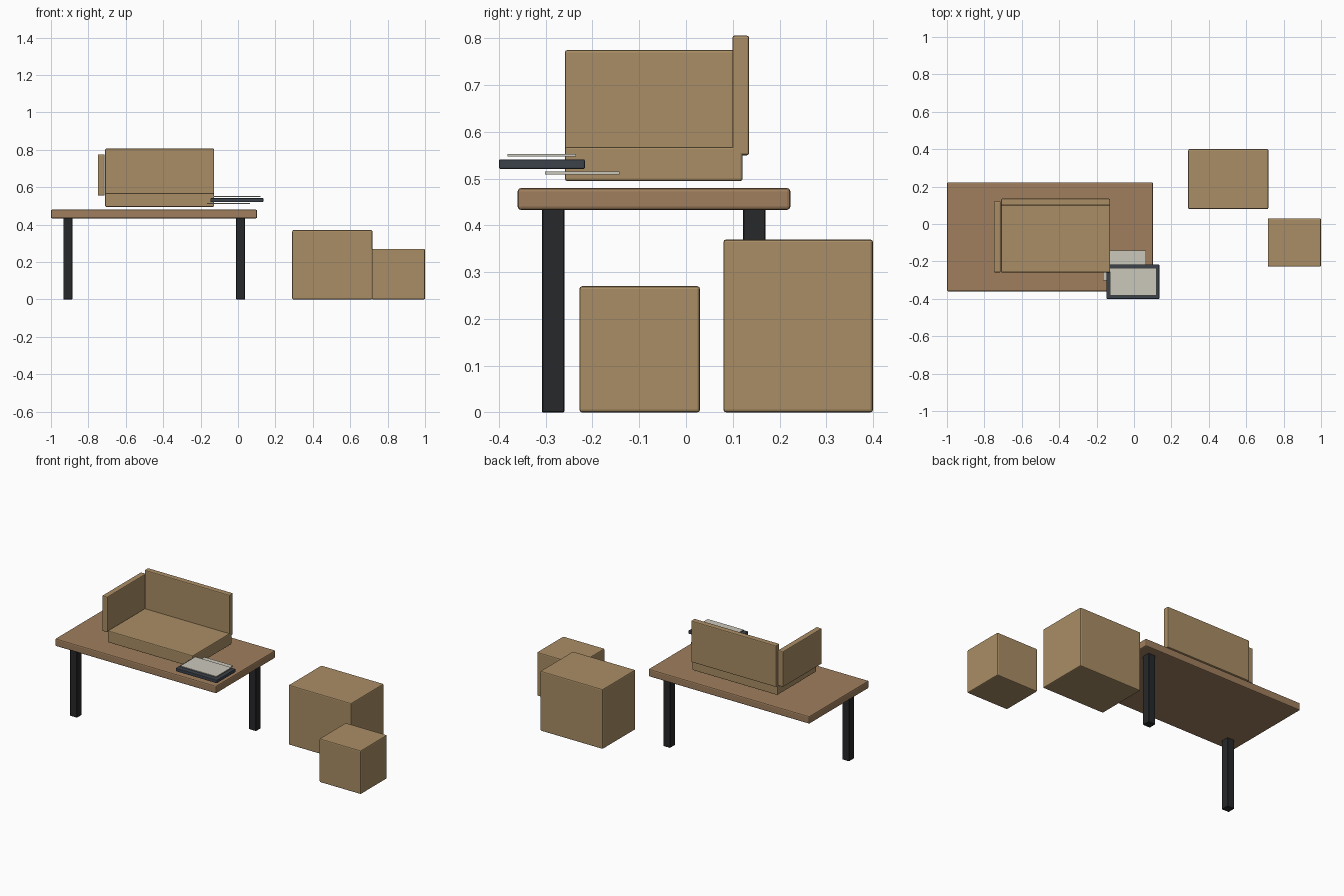
import bpy
from mathutils import Vector

if "Cube" in bpy.data.objects:
    bpy.data.objects.remove(bpy.data.objects["Cube"])


def material(name, rgb):
    m = bpy.data.materials.new(name)
    m.diffuse_color = (*rgb, 1)
    m.use_nodes = True
    m.node_tree.nodes["Principled BSDF"].inputs["Base Color"].default_value = m.diffuse_color
    return m


CARD = material("cardboard", (0.40, 0.27, 0.13))
WOOD = material("wood", (0.35, 0.21, 0.11))
METAL = material("dark_metal", (0.02, 0.021, 0.023))
SLATE = material("slate", (0.045, 0.055, 0.07))
PAPER = material("paper", (0.60, 0.58, 0.50))


def block(name, x, y, z, mat, bevel=0.0, segments=2):
    """Box from its (min, max) extents, with optional rounded edges."""
    lo, hi = Vector((x[0], y[0], z[0])), Vector((x[1], y[1], z[1]))
    bpy.ops.mesh.primitive_cube_add(size=1, location=(lo + hi) / 2)
    ob = bpy.context.object
    ob.name = name
    ob.scale = hi - lo
    bpy.ops.object.transform_apply(location=False, rotation=False, scale=True)
    ob.data.materials.append(mat)
    if bevel:
        mod = ob.modifiers.new("rounded_edges", 'BEVEL')
        mod.width = bevel
        mod.segments = segments
    return ob


# Table: slab top on two diagonally placed legs
block("table_top", (-1.0, 0.102), (-0.36, 0.223), (0.433, 0.48), WOOD, 0.007)
for name, cx, cy in (("front_left_leg", -0.91, -0.284),
                     ("back_right_leg", 0.014, 0.146)):
    block(name, (cx - 0.024, cx + 0.024), (cy - 0.024, cy + 0.024),
          (0, 0.436), METAL, 0.002, 1)

# Open carton on the table: base, back panel, side panel
block("carton_base", (-0.71, -0.128), (-0.259, 0.121), (0.495, 0.568), CARD, 0.005)
block("carton_back_panel", (-0.71, -0.128), (0.099, 0.135), (0.55, 0.806), CARD, 0.005)
block("carton_side_panel", (-0.749, -0.713), (-0.259, 0.121), (0.555, 0.775), CARD, 0.005)

# Tray at the table corner with a sheet above and a sheet below
block("tray", (-0.147, 0.135), (-0.40, -0.216), (0.521, 0.541), SLATE, 0.003)
block("top_sheet", (-0.127, 0.119), (-0.382, -0.235), (0.547, 0.553), PAPER)
block("lower_sheet", (-0.166, 0.065), (-0.302, -0.142), (0.509, 0.515), PAPER)

# Closed boxes on the floor
block("large_box", (0.29, 0.718), (0.08, 0.40), (0, 0.37), CARD, 0.006)
block("small_box", (0.716, 1.0), (-0.228, 0.03), (0, 0.27), CARD, 0.006)
